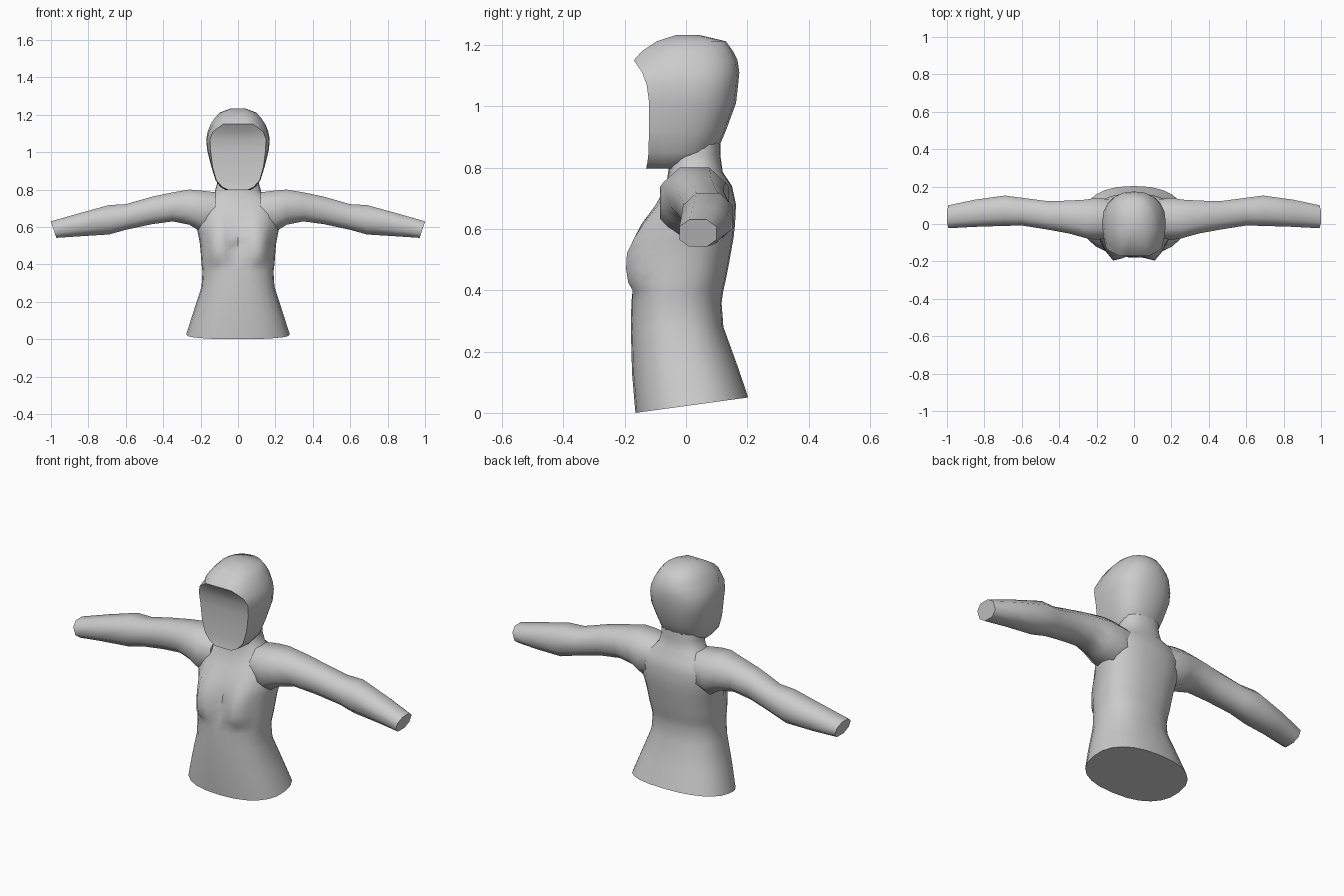
import bpy, bmesh, math

cube = bpy.data.objects.get("Cube")
if cube:
    bpy.data.objects.remove(cube, do_unlink=True)

GREY = (0.6, 0.6, 0.6, 1.0)
mat = bpy.data.materials.new("plain grey")
mat.use_nodes = True
mat.diffuse_color = GREY
mat.node_tree.nodes["Principled BSDF"].inputs["Base Color"].default_value = GREY


def power(v, e):
    return math.copysign(abs(v) ** e, v)


def oval(n, half_w, lo, hi, e=0.85, offset=0.0):
    """Rounded outline: first axis +-half_w, second axis from lo to hi."""
    mid, r = (lo + hi) / 2, (hi - lo) / 2
    pts = []
    for i in range(n):
        a = 2 * math.pi * (i + offset) / n
        pts.append((half_w * power(math.cos(a), e), mid + r * power(math.sin(a), e)))
    return pts


def loft(name, rings, angle=50):
    """Skin a list of equal-length rings and cap both ends."""
    bm = bmesh.new()
    loops = [[bm.verts.new(p) for p in ring] for ring in rings]
    n = len(loops[0])
    for a, b in zip(loops, loops[1:]):
        for i in range(n):
            j = (i + 1) % n
            bm.faces.new((a[i], a[j], b[j], b[i]))
    bm.faces.new(loops[0][::-1])
    bm.faces.new(loops[-1])
    bmesh.ops.recalc_face_normals(bm, faces=bm.faces)
    mesh = bpy.data.meshes.new(name)
    bm.to_mesh(mesh)
    bm.free()
    obj = bpy.data.objects.new(name, mesh)
    bpy.context.collection.objects.link(obj)
    mesh.materials.append(mat)
    bpy.ops.object.select_all(action='DESELECT')
    obj.select_set(True)
    bpy.context.view_layer.objects.active = obj
    bpy.ops.object.shade_smooth_by_angle(angle=math.radians(angle))
    return obj


# Torso and neck: height, half width, front y, back y, backward tilt, bust depth
torso = [
    (0.00, 0.277, -0.165, 0.203, 0.137, 0),
    (0.13, 0.240, -0.176, 0.168, 0.07, 0),
    (0.28, 0.195, -0.180, 0.122, 0, 0),
    (0.36, 0.190, -0.178, 0.116, 0, 0),
    (0.40, 0.195, -0.172, 0.122, 0, 0.010),
    (0.425, 0.197, -0.155, 0.128, 0, 0.050),
    (0.47, 0.200, -0.140, 0.137, 0, 0.072),
    (0.52, 0.205, -0.130, 0.146, 0, 0.080),
    (0.57, 0.215, -0.122, 0.155, 0, 0.066),
    (0.615, 0.225, -0.115, 0.160, 0, 0.045),
    (0.68, 0.225, -0.090, 0.163, 0, 0.015),
    (0.74, 0.200, -0.065, 0.150, 0, 0),
    (0.785, 0.125, -0.058, 0.120, 0, 0),
    (0.84, 0.110, -0.055, 0.112, 0, 0),
    (0.95, 0.105, -0.050, 0.112, 0, 0),
]
rings = []
for z, w, yf, yb, tilt, bust in torso:
    ring = []
    for x, y in oval(24, w, yf, yb):
        if y < 0:
            y -= bust * math.exp(-((abs(x) - 0.105) / 0.065) ** 2)
        ring.append((x, y, z + tilt * (y + 0.165)))
    rings.append(ring)
loft("torso", rings, 60)

# Head: height, half width, face half width, face y, back y
head = [
    (0.797, 0.065, 0.050, -0.130, 0.000),
    (0.815, 0.095, 0.085, -0.126, 0.050),
    (0.850, 0.120, 0.116, -0.122, 0.100),
    (0.920, 0.142, 0.136, -0.121, 0.130),
    (1.010, 0.165, 0.147, -0.120, 0.163),
    (1.070, 0.170, 0.150, -0.128, 0.170),
    (1.110, 0.162, 0.134, -0.143, 0.174),
    (1.150, 0.146, 0.080, -0.170, 0.168),
    (1.180, 0.126, 0.075, -0.143, 0.153),
    (1.212, 0.098, 0.055, -0.095, 0.130),
    (1.233, 0.040, 0.025, -0.030, 0.040),
]
rings = []
for z, w, xf, yf, yb in head:
    mid = yf + (yb - yf) * 0.45
    half = [(xf * 0.5, yf), (xf, yf), (xf + (w - xf) * 0.75, yf + (mid - yf) * 0.5)]
    for i in range(5):
        a = math.pi / 2 * i / 5
        half.append((w * math.cos(a) ** 0.85, mid + (yb - mid) * math.sin(a) ** 0.85))
    outline = [(0, yf)] + half + [(0, yb)] + [(-x, y) for x, y in reversed(half)]
    rings.append([(x, y, z) for x, y in outline])
loft("head", rings, 48)

# Arms: distance out, bottom z, top z, front y, back y
arm = [
    (0.12, 0.600, 0.785, -0.070, 0.130),
    (0.20, 0.575, 0.795, -0.085, 0.140),
    (0.26, 0.612, 0.800, -0.075, 0.130),
    (0.35, 0.630, 0.785, -0.050, 0.125),
    (0.46, 0.615, 0.762, -0.030, 0.122),
    (0.60, 0.585, 0.722, -0.008, 0.140),
    (0.69, 0.560, 0.717, -0.010, 0.152),
    (0.85, 0.550, 0.673, -0.015, 0.130),
    (1.00, 0.542, 0.630, -0.022, 0.100),
]
for side, label in ((1, "left_arm"), (-1, "right_arm")):
    rings = []
    for x, zb, zt, yf, yb in arm:
        slant = 0.33 if x == 1.0 else 0
        grow = 1 / math.cos(math.pi / 8) ** 0.85
        zc, zr = (zb + zt) / 2, (zt - zb) / 2 * grow
        yc, yr = (yf + yb) / 2, (yb - yf) / 2 * grow
        rings.append([(side * (x + slant * (z - zt)), yc + y, z)
                      for y, z in oval(8, yr, zc - zr, zc + zr, 0.85, 0.5)])
    loft(label, rings, 55)
